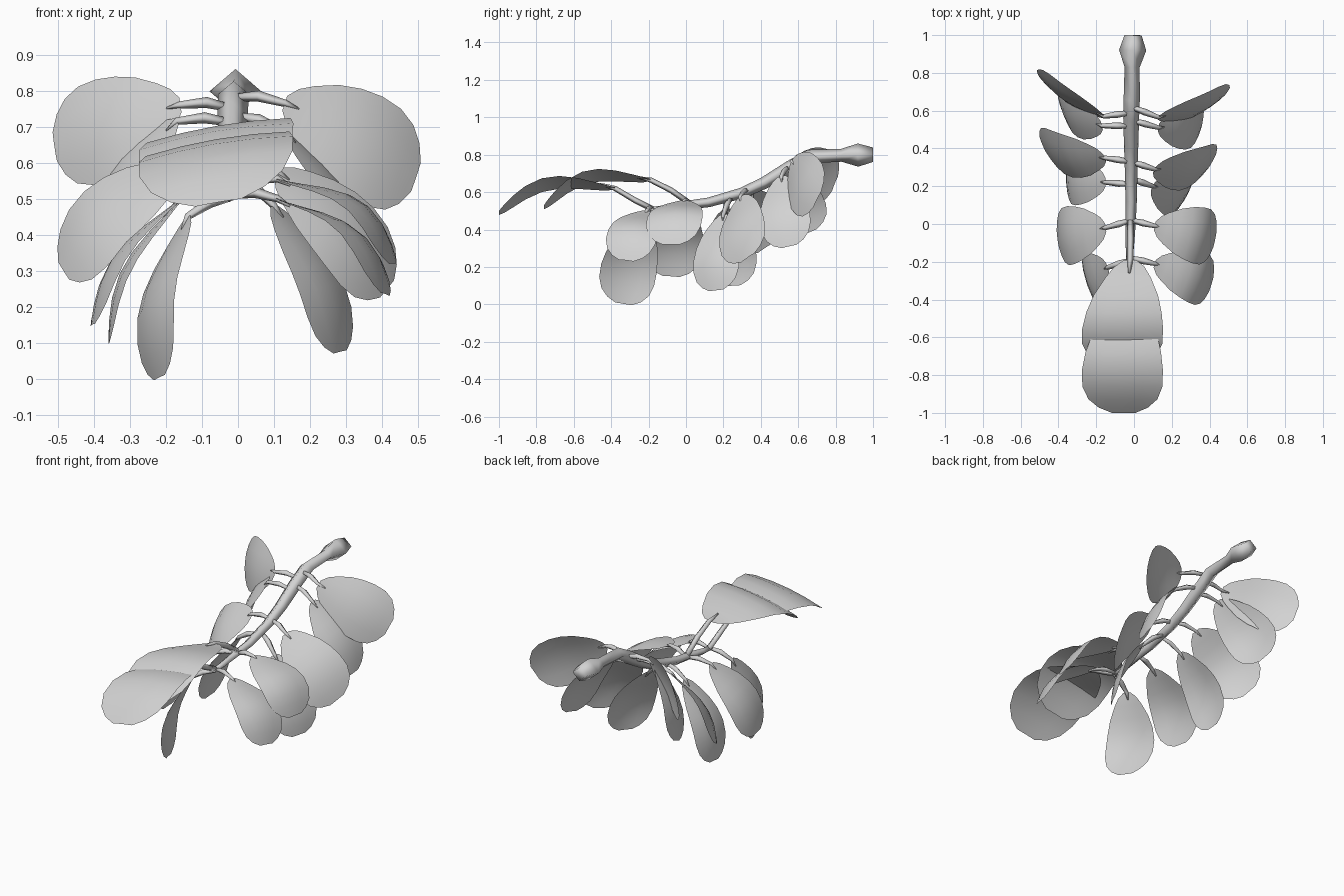
import bpy, bmesh, math
from mathutils import Vector as V

if "Cube" in bpy.data.objects:
    bpy.data.objects.remove(bpy.data.objects["Cube"])

mat = bpy.data.materials.new("light grey")
mat.diffuse_color = (0.65, 0.65, 0.65, 1)
mat.use_nodes = True
mat.node_tree.nodes["Principled BSDF"].inputs["Base Color"].default_value = mat.diffuse_color


def finish(name, bm):
    me = bpy.data.meshes.new(name)
    bm.to_mesh(me)
    bm.free()
    me.materials.append(mat)
    for p in me.polygons:
        p.use_smooth = True
    ob = bpy.data.objects.new(name, me)
    bpy.context.collection.objects.link(ob)
    return ob


def tube(name, pts, radii):
    """Four-sided tapered tube along a path, with a ridge on top."""
    bm = bmesh.new()
    pts = [V(p) for p in pts]
    rings = []
    for i, (p, r) in enumerate(zip(pts, radii)):
        t = (pts[min(i + 1, len(pts) - 1)] - pts[max(i - 1, 0)]).normalized()
        side = t.cross(V((0, 0, 1))).normalized()
        up = side.cross(t)
        rings.append([bm.verts.new(p + d * r) for d in (side, up * 0.86, -side, -up * 0.86)])
    for a, b in zip(rings, rings[1:]):
        for k in range(4):
            bm.faces.new((a[k], a[(k + 1) % 4], b[(k + 1) % 4], b[k]))
    bm.faces.new(rings[0])
    bm.faces.new(rings[-1][::-1])
    bmesh.ops.recalc_face_normals(bm, faces=bm.faces)
    finish(name, bm)


# half-width of the blade along its length
PROFILE = [(0, .15), (.06, .38), (.15, .57), (.3, .81), (.45, .95), (.6, 1.02),
           (.75, 1.01), (.87, .87), (.95, .62), (1, .3)]


def leaf(name, base, tip, width, bend, cup, out):
    """Obovate sheet, arched along its length and cupped across."""
    base, axis, w = V(base), V(tip) - V(base), V(width)
    n = axis.cross(w).normalized()
    flip = n.dot(V(out)) < 0
    if flip:
        n = -n
    bm = bmesh.new()
    rows = []
    for u, h in PROFILE:
        arch = bend * math.sin(math.pi * u ** 1.2)
        mid = base + axis * u + n * arch
        rows.append([bm.verts.new(mid + w * h * v - n * cup * (h * v) ** 2)
                     for v in (-1, -.5, 0, .5, 1)])
    for a, b in zip(rows, rows[1:]):
        for k in range(4):
            f = (a[k], b[k], b[k + 1], a[k + 1])
            bm.faces.new(f[::-1] if flip else f)
    finish(name, bm)


# main stem with swollen cut end
tube("stem",
     [(-.005, 1, .8), (-.007, .92, .798), (-.01, .83, .797), (-.012, .66, .79),
      (-.015, .56, .735), (-.015, .42, .65), (-.015, .3, .595), (-.015, .12, .545),
      (-.018, 0, .53), (-.022, -.12, .51), (-.025, -.2, .505)],
     [.045, .072, .04, .043, .042, .038, .034, .03, .027, .022, .016])

# side leaves: stem joint (y, z), base, tip, half-width vector, arch
side_leaves = [
    ((.62, .78), (.13, .565, .765), (.495, .70, .56), (.045, .068, .135), .035),
    ((.55, .73), (.13, .51, .685), (.365, .55, .31), (.02, .13, .03), .05),
    ((.33, .61), (.11, .29, .575), (.415, .33, .25), (.065, .115, .08), .05),
    ((.24, .57), (.10, .20, .48), (.285, .16, .075), (.06, .12, .015), .05),
    ((.02, .53), (.11, -.01, .555), (.43, -.08, .32), (.03, .145, .0), .085),
    ((-.18, .51), (.11, -.21, .50), (.41, -.32, .235), (.04, .13, -.015), .08),
    ((.59, .75), (-.16, .57, .76), (-.51, .795, .645), (-.02, .055, .135), .03),
    ((.52, .71), (-.17, .52, .715), (-.40, .66, .385), (-.03, .13, .06), .05),
    ((.33, .61), (-.155, .35, .595), (-.485, .42, .30), (-.05, .12, .08), .06),
    ((.21, .57), (-.15, .22, .51), (-.36, .25, .10), (0, .135, .01), .06),
    ((.02, .53), (-.15, -.02, .51), (-.405, -.08, .15), (-.02, .15, -.01), .06),
    ((-.19, .505), (-.14, -.23, .45), (-.22, -.335, .003), (-.05, .145, -.025), .065),
]
for i, (joint, base, tip, w, bend) in enumerate(side_leaves, 1):
    s = 1 if base[0] > 0 else -1
    a, b = V((-.015, joint[0], joint[1])), V(base)
    inside = b + (V(tip) - b) * .08 + V((s * .01, 0, 0))
    tube(f"leaf_stalk_{i}", [a, a.lerp(b, .5) + V((0, 0, .012)), b, inside],
         [.012, .018, .012, .004])
    leaf(f"side_leaf_{i}", base, tip, w, bend, .02, (s, 0, 0))

# two overlapping leaves at the end of the branch, tilted up on one side
ends = [
    ([(-.018, .02, .54), (-.018, -.08, .61), (-.02, -.19, .665), (-.025, -.26, .68)],
     (-.02, -.19, .665), (-.06, -.76, .52), .115),
    ([(-.025, -.17, .505), (-.025, -.27, .555), (-.03, -.38, .62), (-.03, -.46, .645)],
     (-.03, -.38, .62), (-.055, -1.0, .49), .115),
]
for i, (path, base, tip, bend) in enumerate(ends, 1):
    tube(f"end_stalk_{i}", path, [.018, .018, .016, .006])
    leaf(f"end_leaf_{i}", base, tip, (.21, 0, .036), bend, .015, (0, 0, 1))
